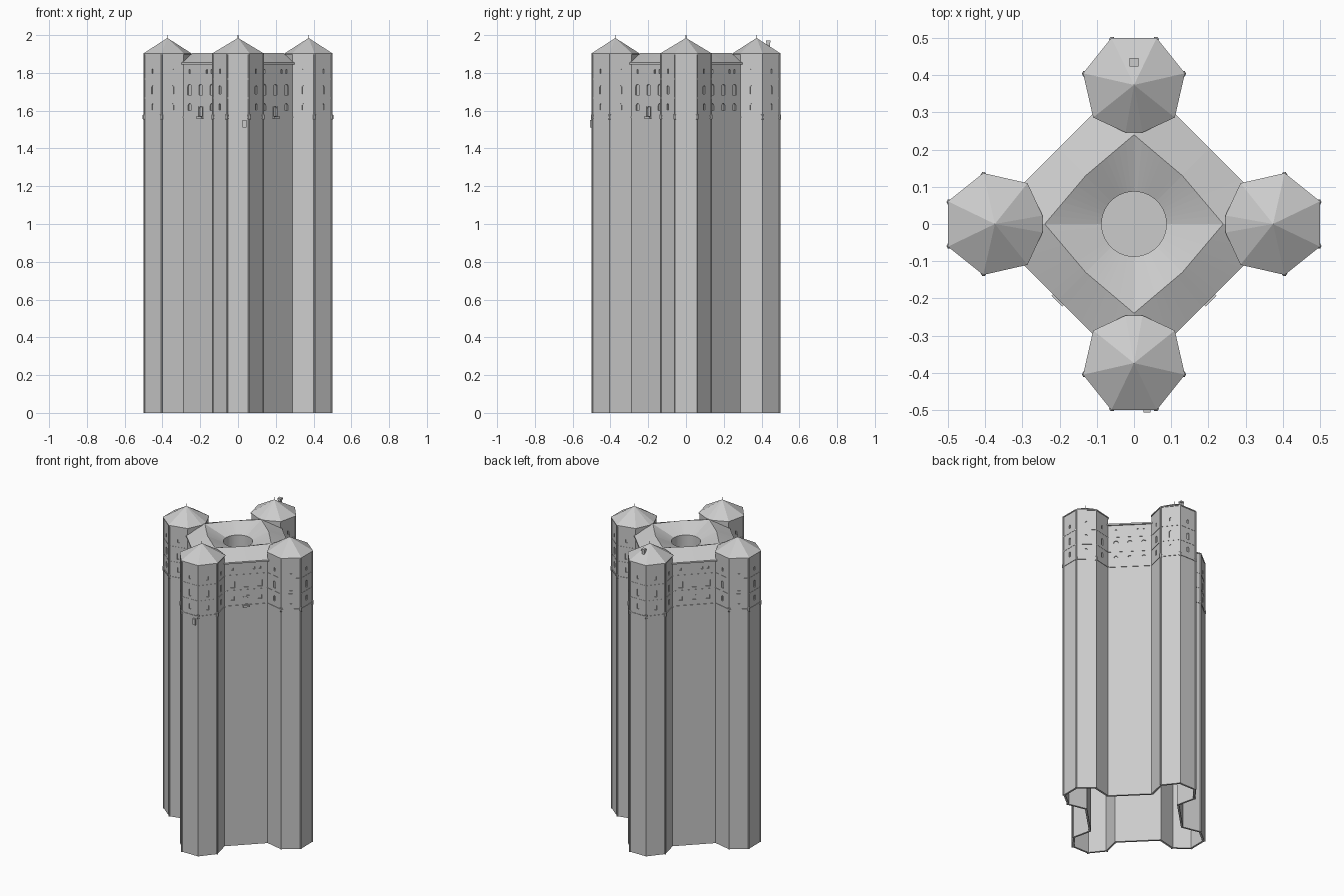
import bpy, bmesh
from math import sin, cos, radians, pi, tau
from mathutils import Vector

if "Cube" in bpy.data.objects:
    bpy.data.objects.remove(bpy.data.objects["Cube"])

CENTRE, RAD = 0.374, 0.136
STEP = 360 / 7


def finish(name, bm):
    bmesh.ops.recalc_face_normals(bm, faces=bm.faces)
    me = bpy.data.meshes.new(name)
    bm.to_mesh(me)
    bm.free()
    ob = bpy.data.objects.new(name, me)
    bpy.context.collection.objects.link(ob)
    return ob


def loft(bm, rings, close=False):
    loops = [[bm.verts.new(p) for p in r] for r in rings]
    pairs = list(zip(loops, loops[1:])) + ([(loops[-1], loops[0])] if close else [])
    for a, b in pairs:
        for i in range(len(a)):
            j = (i + 1) % len(a)
            bm.faces.new((a[i], a[j], b[j], b[i]))
    return loops


def at(pts, z):
    return [(p[0], p[1], z) for p in pts]


def offset(pts, d):
    out, n = [], len(pts)
    for i, p in enumerate(pts):
        a, b = (p - pts[i - 1]).normalized(), (pts[(i + 1) % n] - p).normalized()
        na, nb = Vector((a.y, -a.x)), Vector((b.y, -b.x))
        out.append(p + (na + nb) * d / (1 + na.dot(nb)))
    return out


def rot(p, phi):
    c, s = cos(phi), sin(phi)
    return Vector((p[0] * c - p[1] * s, p[0] * s + p[1] * c))


def box(bm, a, b, t, z0, z1, w, n0, n1):
    d = (b - a).normalized()
    n = Vector((d.y, -d.x))
    c = a.lerp(b, t)
    q = [c - d * w / 2 + n * n0, c - d * w / 2 + n * n1,
         c + d * w / 2 + n * n1, c + d * w / 2 + n * n0]
    lo, hi = loft(bm, [at(q, z0), at(q, z1)])
    bm.faces.new(lo)
    bm.faces.new(hi)


def arch(bm, a, b, t, z, w, h, n0=-0.006, n1=0.01):
    d = (b - a).normalized()
    n = Vector((d.y, -d.x))
    c = a.lerp(b, t)
    prof = [(-w / 2, -h / 2), (w / 2, -h / 2)]
    prof += [(w / 2 * cos(k * pi / 6), h / 2 - w / 2 + w / 2 * sin(k * pi / 6)) for k in range(7)]
    ring = lambda o: [(*(c + d * u + n * o), z + v) for u, v in prof]
    lo, hi = loft(bm, [ring(n0), ring(n1)])
    bm.faces.new(lo)
    bm.faces.new(hi)


# Plan outline: five outer sides of each seven-sided tower, joined by diagonal walls
half = [Vector((CENTRE + RAD * cos(radians(STEP * k)), RAD * sin(radians(STEP * k))))
        for k in (-2.5, -1.5, -0.5, 0.5, 1.5, 2.5)]
outline = [rot(p, k * pi / 2) for k in range(4) for p in half]
inner = offset(outline, -0.012)

# Hollow outer wall, open at the bottom
bm = bmesh.new()
loft(bm, [at(outline, 0), at(outline, 1.85), at(inner, 1.85), at(inner, 0)], close=True)
walls = finish("outer_walls", bm)

# Window and door recesses
bm = bmesh.new()
for i in range(24):
    a, b = outline[i], outline[(i + 1) % 24]
    k, j = divmod(i, 6)
    if j < 5:
        for z, w, h in ((1.62, 0.014, 0.034), (1.71, 0.016, 0.045), (1.81, 0.011, 0.024)):
            arch(bm, a, b, 0.5, z, w, h)
    else:
        for t in (0.18, 0.5, 0.82):
            arch(bm, a, b, t, 1.712, 0.028, 0.056)
            if t != 0.5 or k < 2:
                arch(bm, a, b, t, 1.62, 0.022, 0.036)
        for t in (0.18, 0.68, 0.82):
            arch(bm, a, b, t, 1.808, 0.011, 0.02)
        if k >= 2:
            arch(bm, a, b, 0.5, 1.597, 0.022, 0.05)
cutter = finish("window_cutter", bm)
cutter.hide_render = True
mod = walls.modifiers.new("windows", 'BOOLEAN')
mod.operation, mod.solver, mod.object = 'DIFFERENCE', 'EXACT', cutter
bpy.context.view_layer.objects.active = walls
walls.select_set(True)
bpy.ops.object.modifier_apply(modifier=mod.name)
bpy.data.objects.remove(cutter, do_unlink=True)

# String courses
for name, z, h, d in (("base_course", 1.56, 0.01, 0.003), ("lower_course", 1.664, 0.005, 0.0015),
                      ("upper_course", 1.764, 0.005, 0.0015)):
    o = offset(outline, d)
    bm = bmesh.new()
    loft(bm, [at(outline, z), at(o, z), at(o, z + h), at(outline, z + h)])
    finish(name, bm)

# Corner shafts with a swelling at the base course
bm = bmesh.new()
for i, p in enumerate(outline):
    if i % 6 in (0, 5):
        continue
    ring = lambda r, z: [(p.x + r * cos(k * tau / 6), p.y + r * sin(k * tau / 6), z) for k in range(6)]
    loops = loft(bm, [ring(0.005, 0), ring(0.005, 1.553), ring(0.008, 1.556), ring(0.008, 1.578),
                      ring(0.005, 1.581), ring(0.005, 1.9)])
    bm.faces.new(loops[0])
    bm.faces.new(loops[-1])
finish("corner_shafts", bm)

# Tower tops, tent roofs and finials
cap = half + [Vector((0.25, 0.022)), Vector((0.25, -0.022))]
eave = offset(cap, 0.004)
for k in range(4):
    phi = k * pi / 2
    base = [rot(p, phi) for p in cap]
    edge = [rot(p, phi) for p in eave]
    bm = bmesh.new()
    loft(bm, [at(base, 1.84), at(base, 1.897), at(edge, 1.897), at(edge, 1.903)])
    finish(f"tower_top_{k}", bm)
    bm = bmesh.new()
    c = rot((CENTRE, 0), phi)
    top = bm.verts.new((c.x, c.y, 1.985))
    vs = [bm.verts.new(p) for p in at(edge, 1.903)]
    for i in range(len(vs)):
        bm.faces.new((vs[i], vs[(i + 1) % len(vs)], top))
    finish(f"tower_roof_{k}", bm)
    bm = bmesh.new()
    q = [c + Vector(o) * 0.0015 for o in ((1, 0), (0, 1), (-1, 0), (0, -1))]
    lo, hi = loft(bm, [at(q, 1.975), at(q, 2.0)])
    bm.faces.new(hi)
    finish(f"finial_{k}", bm)

# Main roof: eave, ridge, inner slope, round court
N = 64
def ray(f, z):
    pts = []
    for i in range(N):
        a = tau * i / N
        u, v = sorted((abs(cos(a)), abs(sin(a))), reverse=True)
        r = f(u, v)
        pts.append((r * cos(a), r * sin(a), z))
    return pts
bm = bmesh.new()
loops = loft(bm, [ray(lambda u, v: 0.395 / (u + v), 1.845),
                  ray(lambda u, v: 0.407 / (u + v), 1.845),
                  ray(lambda u, v: 0.407 / (u + v), 1.855),
                  ray(lambda u, v: 0.0312 / (0.13 * u + 0.11 * v), 1.905),
                  ray(lambda u, v: 0.087, 1.855),
                  ray(lambda u, v: 0.087, 1.57)])
bm.faces.new(loops[-1])
finish("main_roof_and_court", bm)

# Door steps and surrounds on the two front walls
bm = bmesh.new()
for i in (17, 23):
    a, b = outline[i], outline[(i + 1) % 24]
    box(bm, a, b, 0.5, 1.558, 1.57, 0.04, -0.002, 0.014)
    for t in (0.44, 0.56):
        box(bm, a, b, t, 1.57, 1.622, 0.006, -0.002, 0.003)
    box(bm, a, b, 0.5, 1.624, 1.63, 0.038, -0.002, 0.003)
finish("door_steps", bm)

# Small bay on the front tower
bm = bmesh.new()
box(bm, Vector((-1, -0.497)), Vector((1, -0.497)), 0.5175, 1.51, 1.55, 0.02, -0.004, 0.01)
finish("front_box", bm)

# Chimney on the back tower
bm = bmesh.new()
box(bm, Vector((-1, 0.435)), Vector((1, 0.435)), 0.5, 1.92, 1.965, 0.018, -0.009, 0.009)
box(bm, Vector((-1, 0.435)), Vector((1, 0.435)), 0.5, 1.962, 1.972, 0.024, -0.012, 0.012)
finish("chimney", bm)
